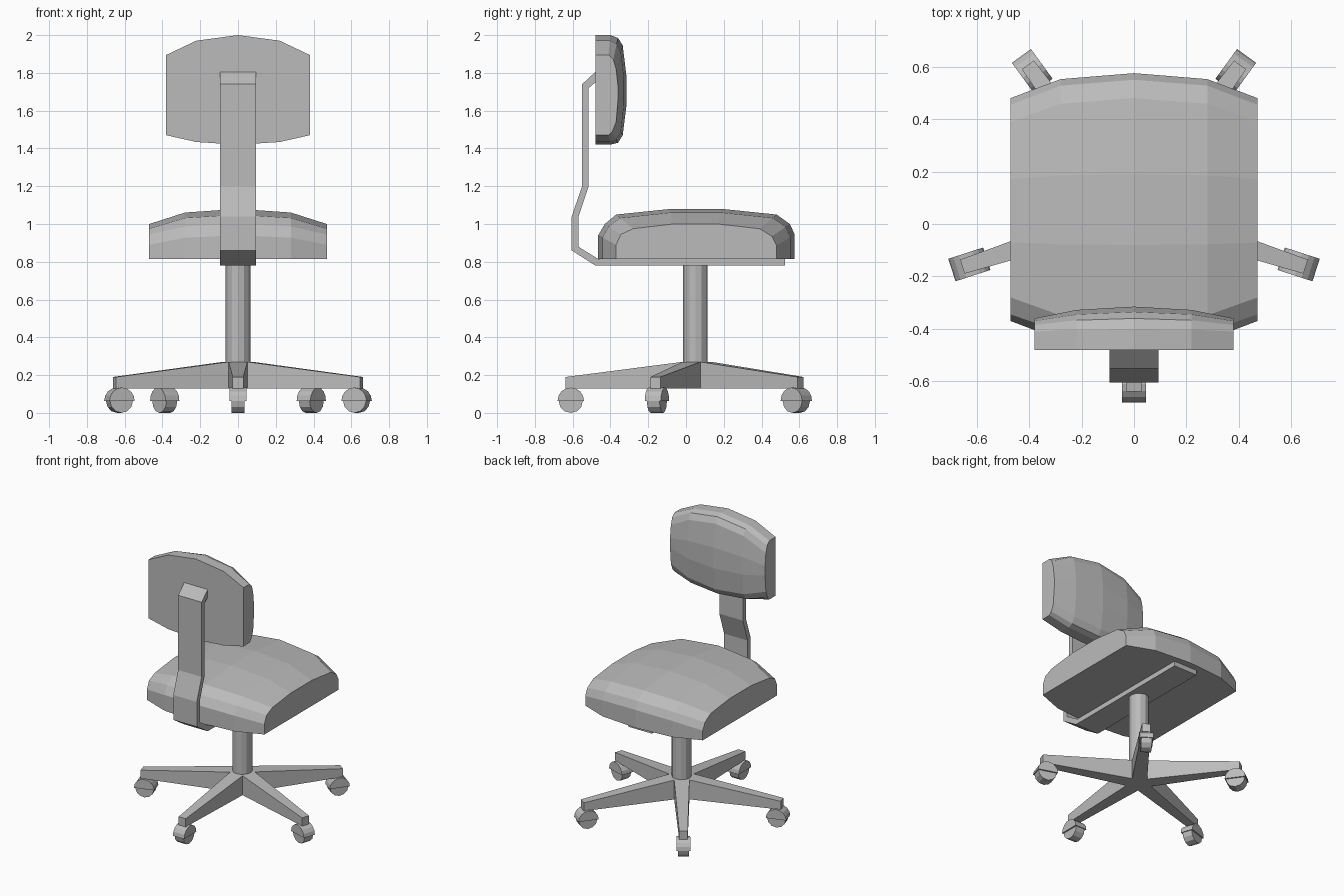
import bpy, bmesh, math
from mathutils import Matrix, Vector

cube = bpy.data.objects.get("Cube")
if cube:
    bpy.data.objects.remove(cube, do_unlink=True)

grey = bpy.data.materials.new("mid grey")
grey.use_nodes = True
colour = (0.5, 0.5, 0.5, 1)
grey.diffuse_color = colour
grey.node_tree.nodes["Principled BSDF"].inputs["Base Color"].default_value = colour


def loft(name, sections, matrix=Matrix()):
    """Skin a run of matching closed sections and cap both ends."""
    bm = bmesh.new()
    rings = [[bm.verts.new(matrix @ Vector(p)) for p in s] for s in sections]
    n = len(rings[0])
    for a, b in zip(rings, rings[1:]):
        for i in range(n):
            j = (i + 1) % n
            bm.faces.new((a[i], a[j], b[j], b[i]))
    bm.faces.new(rings[0])
    bm.faces.new(rings[-1])
    bmesh.ops.recalc_face_normals(bm, faces=bm.faces)
    mesh = bpy.data.meshes.new(name)
    bm.to_mesh(mesh)
    bm.free()
    mesh.materials.append(grey)
    ob = bpy.data.objects.new(name, mesh)
    bpy.context.collection.objects.link(ob)
    return ob


def across(profile, x):
    return [(x, y, z) for y, z in profile]


def blend(a, b, t):
    return [(p[0] + (q[0] - p[0]) * t, p[1] + (q[1] - p[1]) * t) for p, q in zip(a, b)]


def cushion(name, centre, side, mid_x, side_x, t):
    """Domed pad: full profile in the middle, shrinking to each side."""
    mid = blend(centre, side, t)
    loft(name, [across(side, -side_x), across(mid, -mid_x), across(centre, 0),
                across(mid, mid_x), across(side, side_x)])


def arc(radius, z, start, end, steps):
    """Points of an arc in the y, z plane, angles in degrees."""
    angles = [math.radians(start + (end - start) * i / steps) for i in range(steps + 1)]
    return [(radius * math.cos(a), z + radius * math.sin(a)) for a in angles]


# Seat pad
cushion("seat",
        [(.575, .815), (.575, .945), (.55, 1.0), (.48, 1.05), (.19, 1.08),
         (-.08, 1.08), (-.37, 1.05), (-.43, 1.0), (-.465, .94), (-.465, .815)],
        [(.48, .815), (.48, .885), (.455, .935), (.39, .975), (.17, 1.0),
         (-.07, 1.0), (-.28, .975), (-.345, .945), (-.37, .89), (-.37, .815)],
        .28, .47, .24)

# Backrest pad, flat behind and domed toward the seat
cushion("backrest",
        [(-.48, 2.0), (-.40, 2.0), (-.36, 1.985), (-.335, 1.945), (-.315, 1.78),
         (-.315, 1.63), (-.335, 1.47), (-.36, 1.43), (-.40, 1.42), (-.48, 1.42)],
        [(-.48, 1.895), (-.41, 1.895), (-.385, 1.87), (-.37, 1.82), (-.36, 1.73),
         (-.36, 1.66), (-.37, 1.54), (-.39, 1.49), (-.41, 1.47), (-.48, 1.47)],
        .22, .38, .28)

# Bent flat bar running under the seat and up to the backrest
bar = [(.525, .78), (-.48, .78), (-.605, .86), (-.605, 1.04), (-.55, 1.2),
       (-.55, 1.74), (-.48, 1.805), (-.48, 1.75), (-.515, 1.72), (-.515, 1.2),
       (-.57, 1.035), (-.57, .88), (-.465, .815), (.525, .815)]
loft("support_bar", [across(bar, -.094), across(bar, .094)])

# Column and five-sided hub share one axis
AXIS = Matrix.Translation((0, .05, 0))


def upright(name, radius, sides, bottom, top, turn):
    angles = [math.radians(turn + 360 * i / sides) for i in range(sides)]
    loft(name, [[(radius * math.cos(a), radius * math.sin(a), z) for a in angles]
                for z in (bottom, top)], AXIS)


upright("column", .065, 12, .2, .79, 0)
HALF = .05
upright("hub", HALF / math.sin(math.radians(36)), 5, .13, .27, 306)


# Legs and casters, built along +y and turned about the column
def leg_section(r, half, top):
    return [(-half, r, .13), (half, r, .13), (half, r, top), (-half, r, top)]


for i in range(5):
    spin = AXIS @ Matrix.Rotation(math.radians(180 + 72 * i), 4, "Z")
    inner = HALF / math.tan(math.radians(36))
    loft(f"leg_{i + 1}", [leg_section(inner, HALF, .27), leg_section(.688, .028, .19)], spin)
    at_tip = spin @ Matrix.Translation((0, .66, 0))
    wheel = arc(.064, .064, 0, 330, 11)
    loft(f"caster_wheel_{i + 1}", [across(wheel, -.035), across(wheel, .035)], at_tip)
    cover = arc(.07, .064, 0, 180, 8)
    loft(f"caster_cover_{i + 1}", [across(cover, -.045), across(cover, .045)], at_tip)
